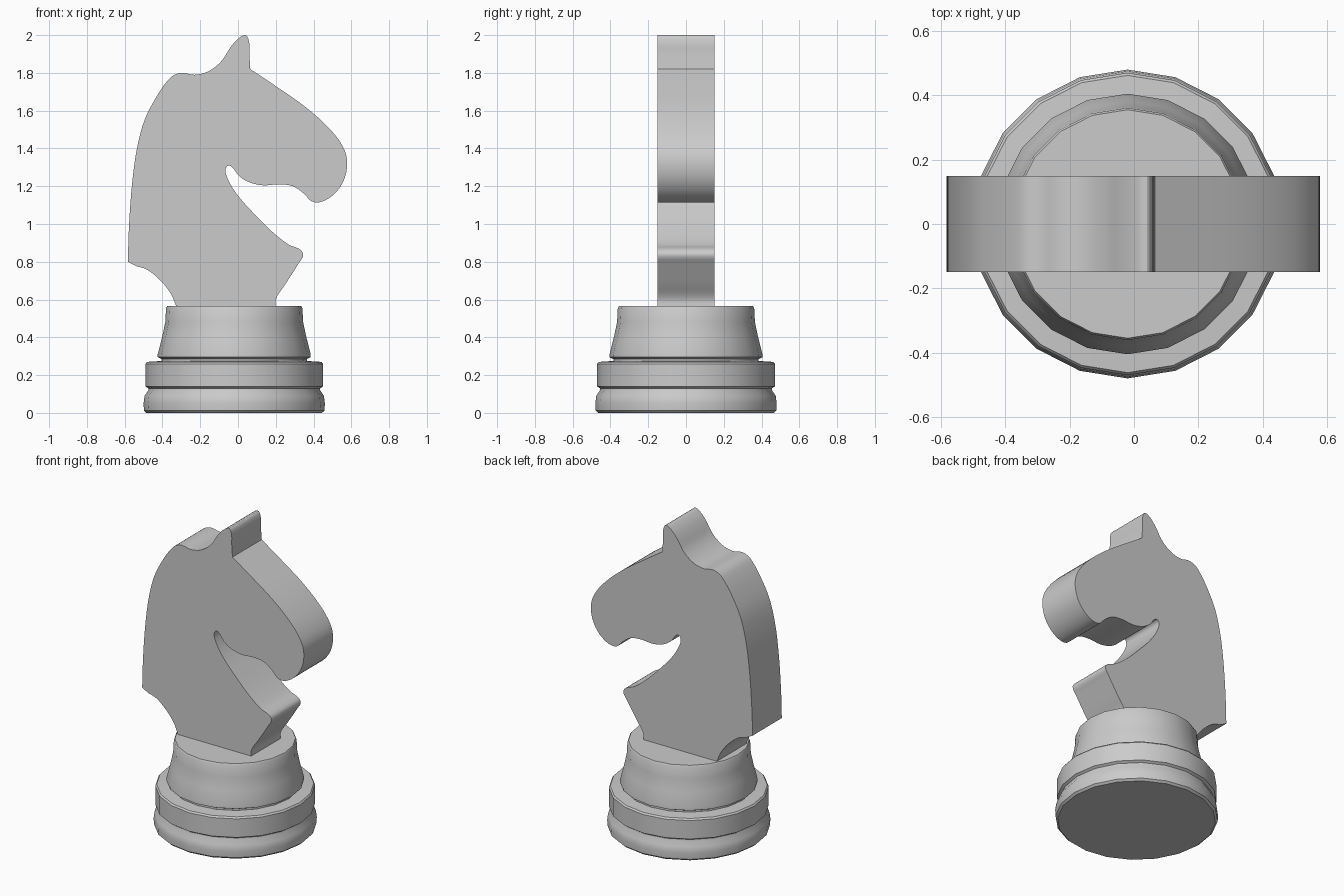
import bpy
import bmesh
import math
from mathutils import Matrix, Vector

AXIS_X = -0.02       # turned base sits slightly off centre
SIDES = 20
HALF_THICKNESS = 0.15

default_cube = bpy.data.objects.get("Cube")
if default_cube:
    bpy.data.objects.remove(default_cube, do_unlink=True)


def select_only(obj):
    bpy.ops.object.select_all(action='DESELECT')
    obj.select_set(True)
    bpy.context.view_layer.objects.active = obj


def smooth(obj, degrees):
    select_only(obj)
    bpy.ops.object.shade_smooth_by_angle(angle=math.radians(degrees))


def lathe(name, profile):
    """Spin a (radius, height) profile around the vertical axis."""
    bm = bmesh.new()
    verts = [bm.verts.new((r, 0, z)) for r, z in profile]
    edges = [bm.edges.new(pair) for pair in zip(verts, verts[1:])]
    bmesh.ops.spin(bm, geom=verts + edges, cent=(0, 0, 0), axis=(0, 0, 1),
                   angle=math.tau, steps=SIDES, use_merge=True)
    bmesh.ops.remove_doubles(bm, verts=bm.verts, dist=0.0005)
    # Close the flat underside and top
    bmesh.ops.holes_fill(bm, edges=[e for e in bm.edges if e.is_boundary], sides=SIDES)
    bmesh.ops.recalc_face_normals(bm, faces=bm.faces)
    bmesh.ops.transform(bm, matrix=Matrix.Translation((AXIS_X, 0, 0)), verts=bm.verts)
    mesh = bpy.data.meshes.new(name)
    bm.to_mesh(mesh)
    bm.free()
    obj = bpy.data.objects.new(name, mesh)
    bpy.context.collection.objects.link(obj)
    smooth(obj, 35)
    return obj


def slab(name, sections):
    """Extrude a closed outline; the ends of each section are sharp corners."""
    curve = bpy.data.curves.new(name, 'CURVE')
    curve.dimensions = '2D'
    curve.fill_mode = 'BOTH'
    curve.extrude = HALF_THICKNESS
    curve.resolution_u = 4
    spline = curve.splines.new('BEZIER')
    spline.use_cyclic_u = True
    points = [(p, i in (0, len(s) - 1)) for s in sections for i, p in enumerate(s)]
    spline.bezier_points.add(len(points) - 1)
    coords = [Vector((*p, 0)) for p, _ in points]
    for i, (bp, (_, corner)) in enumerate(zip(spline.bezier_points, points)):
        here, before, after = coords[i], coords[i - 1], coords[(i + 1) % len(coords)]
        bp.handle_left_type = bp.handle_right_type = 'FREE'
        bp.co = here
        # Corners aim at their neighbours; other points share one tangent
        to_prev, to_next = before - here, after - here
        if corner:
            bp.handle_left = here + to_prev / 3
            bp.handle_right = here + to_next / 3
        else:
            tangent = (to_next.normalized() - to_prev.normalized()).normalized()
            bp.handle_left = here - tangent * to_prev.length / 3
            bp.handle_right = here + tangent * to_next.length / 3
    obj = bpy.data.objects.new(name, curve)
    bpy.context.collection.objects.link(obj)
    obj.rotation_euler.x = math.pi / 2
    select_only(obj)
    bpy.ops.object.convert(target='MESH')
    obj = bpy.context.object
    bm = bmesh.new()
    bm.from_mesh(obj.data)
    bmesh.ops.remove_doubles(bm, verts=bm.verts, dist=0.0005)
    bmesh.ops.recalc_face_normals(bm, faces=bm.faces)
    bm.to_mesh(obj.data)
    bm.free()
    smooth(obj, 30)
    return obj


# Turned base: foot ring, groove, upper ring, undercut, flared collar
lathe("base", [
    (.465, 0), (.478, .012), (.48, .05), (.475, .09), (.455, .12),
    (.455, .13), (.47, .14), (.47, .26), (.462, .27),
    (.385, .275), (.385, .285), (.405, .295),
    (.405, .31), (.382, .4), (.365, .48), (.361, .555), (.355, .565)])

# Horse head outline, split at its sharp corners
back_underside = [(-.325, .56), (-.355, .63), (-.41, .7), (-.485, .76), (-.54, .777)]
mane_and_ear = [
    (-.583, .8), (-.578, .97), (-.56, 1.22), (-.535, 1.4), (-.495, 1.55),
    (-.44, 1.66), (-.38, 1.75), (-.345, 1.785), (-.3, 1.8), (-.23, 1.79),
    (-.16, 1.807), (-.09, 1.86), (-.04, 1.935), (0, 1.98), (.04, 2),
    (.055, 1.98), (.06, 1.9)]
face_and_jaw = [
    (.065, 1.82), (.2, 1.73), (.35, 1.625), (.46, 1.53), (.53, 1.45),
    (.57, 1.375), (.577, 1.3), (.555, 1.22), (.5, 1.15), (.43, 1.115),
    (.39, 1.12), (.35, 1.16), (.29, 1.2), (.22, 1.21), (.13, 1.205),
    (.05, 1.225), (0, 1.26), (-.03, 1.3), (-.05, 1.31), (-.066, 1.29),
    (-.05, 1.23), (0, 1.15), (.08, 1.06), (.18, .96), (.27, .89),
    (.335, .86), (.345, .835), (.32, .79), (.25, .68), (.2, .6), (.2, .56)]

slab("horse_head", [back_underside, mane_and_ear, face_and_jaw])
